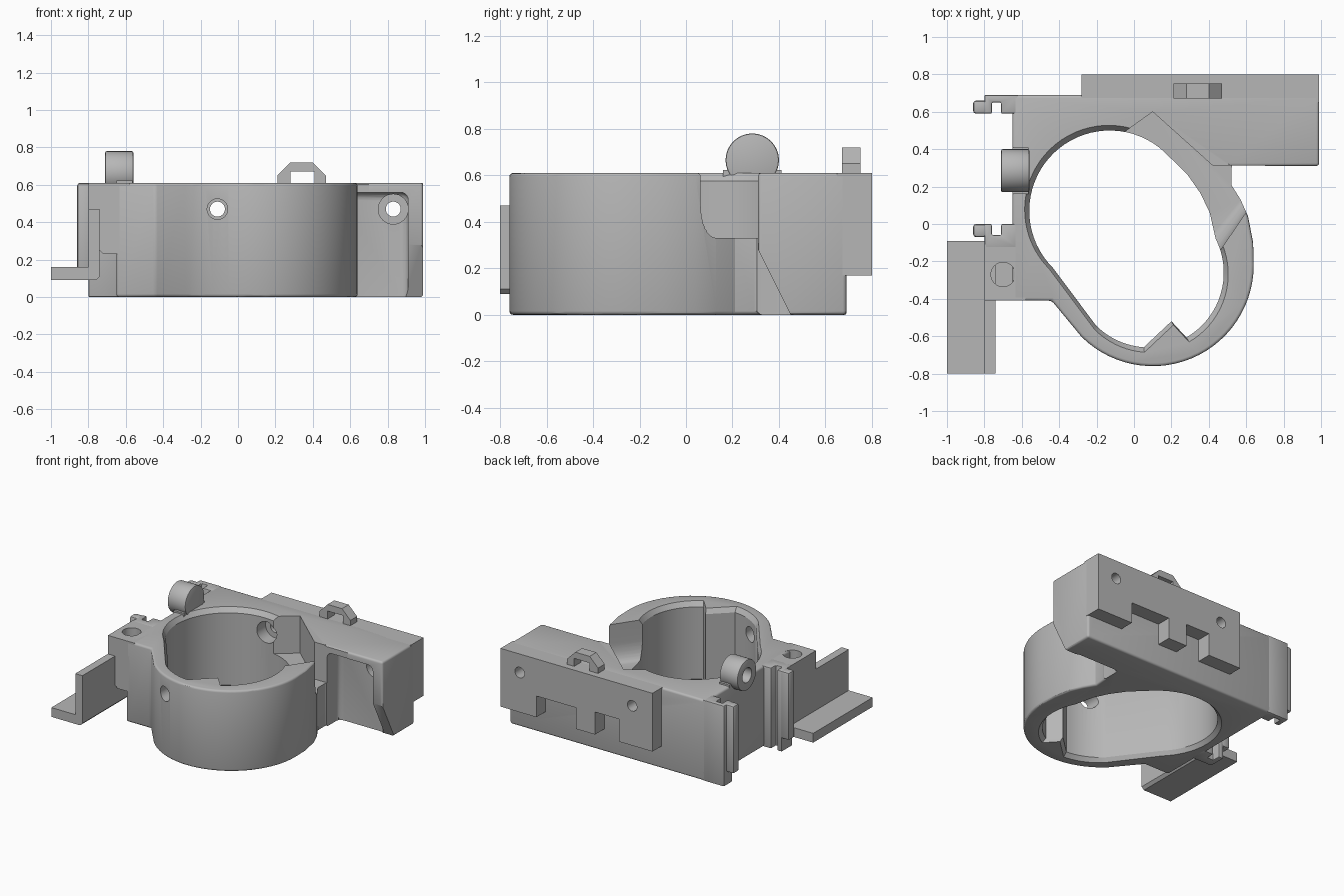
import bpy, bmesh
from math import cos, sin, radians, pi
from mathutils import Vector

cube = bpy.data.objects.get("Cube")
if cube:
    bpy.data.objects.remove(cube)

TOP = 0.61
grey = bpy.data.materials.new("plain_grey")
grey.use_nodes = True
grey.diffuse_color = (0.47, 0.47, 0.47, 1)
bsdf = next(n for n in grey.node_tree.nodes if n.type == 'BSDF_PRINCIPLED')
bsdf.inputs["Base Color"].default_value = grey.diffuse_color


def loft(name, rings):
    """Closed solid through matching loops of 3D points."""
    bm = bmesh.new()
    loops = [[bm.verts.new(p) for p in ring] for ring in rings]
    bm.faces.new(loops[0])
    bm.faces.new(loops[-1])
    for a, b in zip(loops, loops[1:]):
        for i in range(len(a)):
            j = (i + 1) % len(a)
            bm.faces.new((a[i], a[j], b[j], b[i]))
    bmesh.ops.recalc_face_normals(bm, faces=bm.faces)
    mesh = bpy.data.meshes.new(name)
    bm.to_mesh(mesh)
    bm.free()
    mesh.materials.append(grey)
    ob = bpy.data.objects.new(name, mesh)
    bpy.context.collection.objects.link(ob)
    return ob


def prism(name, pts, lo, hi, axis='z'):
    """Extrude a 2D profile along an axis."""
    place = {'x': lambda p, h: (h, p[0], p[1]),
             'y': lambda p, h: (p[0], h, p[1]),
             'z': lambda p, h: (p[0], p[1], h)}[axis]
    return loft(name, [[place(p, h) for p in pts] for h in (lo, hi)])


def box(name, x, y, z):
    return prism(name, [(x[0], y[0]), (x[1], y[0]), (x[1], y[1]), (x[0], y[1])], *z)


def arc(cx, cy, r, a0, a1, n):
    return [(cx + r * cos(radians(a0 + (a1 - a0) * i / n)),
             cy + r * sin(radians(a0 + (a1 - a0) * i / n))) for i in range(n + 1)]


def rod(name, a, b, r, lo, hi, axis):
    return prism(name, arc(a, b, r, 0, 348.75, 31), lo, hi, axis)


def apply_all(ob):
    bpy.ops.object.select_all(action='DESELECT')
    bpy.context.view_layer.objects.active = ob
    ob.select_set(True)
    for m in list(ob.modifiers):
        bpy.ops.object.modifier_apply(modifier=m.name)


def bevel(ob, width, segments=3):
    m = ob.modifiers.new("bevel", 'BEVEL')
    m.width, m.segments = width, segments
    m.limit_method, m.angle_limit = 'ANGLE', radians(50)
    apply_all(ob)
    return ob


def cut(ob, *cutters):
    for c in cutters:
        c.hide_render = True
        m = ob.modifiers.new("cut", 'BOOLEAN')
        m.operation, m.solver, m.object = 'DIFFERENCE', 'EXACT', c
        apply_all(ob)
    return ob


parts = []

# Main body: oval collar joined to the rear block
outline = [(-0.65, -0.41), (-0.44, -0.41)] + arc(0.1, -0.22, 0.54, 225, 360, 28)
outline += [(0.637, -0.1), (0.61, 0.04), (0.57, 0.13), (0.52, 0.21), (0.52, 0.31),
            (0.99, 0.31), (0.99, 0.69), (-0.65, 0.69)]
body = bevel(prism("collar_body", outline, 0, TOP), 0.016)

# Oval bore with a pointed key and flared rims
bore = arc(0.08, -0.26, 0.4, 225, 266, 9) + [(0.2, -0.52)]
bore += arc(0.08, -0.26, 0.4, 300, 387, 18) + [(0.405, 0.06), (0.355, 0.165), (0.285, 0.265)]
bore += arc(-0.13, 0.07, 0.43, 43, 225, 36)
mid = Vector((-0.03, -0.09))
rings = []
for z, s in ((-0.01, 1.06), (0.03, 1), (TOP - 0.035, 1), (TOP + 0.01, 1.06)):
    rings.append([(*(mid + (Vector(p) - mid) * s), z) for p in bore])
bore_cut = loft("bore_cutter", rings)

# Channel through the collar, rounded at the foot of its front end
fixed = [(0.7, 0.313), (0.42, 0.313), (0.1, 0.6), (-0.06, 0.485), (-0.06, 0.3), (0.2, 0)]
rings = []
for i in range(9):
    a = i / 8 * pi / 2
    d = 0.14 * (1 - sin(a))
    ends = [(0.42, -0.2 + d), (0.7, 0.21 + d * 0.6)]
    rings.append([(x, y, 0.33 + 0.14 * (1 - cos(a))) for x, y in fixed + ends])
rings.append([(x, y, 0.7) for x, y, z in rings[-1]])
channel_cut = loft("channel_cutter", rings)

# Front pocket and sloped foot of the rear block
pocket_cut = bevel(box("pocket_cutter", (0.525, 0.91), (0.2, 0.46), (-0.1, 0.56)), 0.04, 4)
slope_cut = prism("slope_cutter", [(0.2, -0.01), (0.455, -0.01), (0.31, 0.28), (0.2, 0.28)],
                  0.53, 1.1, 'x')

# Screw bores, stepped
screws = []
for x, r, lo, hi in ((-0.11, 0.055, -0.9, 0.2), (-0.11, 0.08, 0.1, 0.6), (-0.11, 0.04, 0.5, 0.9),
                     (0.83, 0.08, 0.4, 0.56), (0.83, 0.04, 0.3, 0.9)):
    screws.append(rod("screw_cutter", x, 0.47, r, lo, hi, 'y'))
cut(body, bore_cut, channel_cut, pocket_cut, slope_cut, *screws)
parts.append(body)

# Rear plate with two notches along its lower edge
lower = [(-0.28, 0.17), (0, 0.17), (0, 0.34), (0.2, 0.34), (0.2, 0.17),
         (0.36, 0.17), (0.36, 0.33), (0.69, 0.33), (0.69, 0.17), (0.99, 0.17)]
plate = prism("rear_plate", lower + [(0.99, TOP), (-0.28, TOP)], 0.65, 0.8, 'y')
cut(plate, screws[2], screws[4])
parts.append(plate)

# Cable loop on top
loop = [(0.21, 0.6), (0.21, 0.65), (0.28, 0.72), (0.4, 0.72), (0.47, 0.65), (0.47, 0.6),
        (0.41, 0.6), (0.41, 0.67), (0.28, 0.67), (0.28, 0.6)]
parts.append(prism("cable_loop", loop, 0.67, 0.75, 'y'))

# Round lug with a blind hole
lug = bevel(rod("round_lug", 0.285, 0.665, 0.115, -0.71, -0.56, 'x'), 0.008, 2)
lug_hole = rod("lug_cutter", 0.285, 0.665, 0.055, -0.8, -0.6, 'x')
parts.append(cut(lug, lug_hole))
parts.append(box("lug_base", (-0.65, -0.565), (0.16, 0.41), (0.5, TOP + 0.012)))

# Pair of slotted clips facing each other
for name, face, back, s in (("front", 0, -0.13, -1), ("rear", 0.59, 0.69, 1)):
    floor = face + 0.06 * s
    clip = [(-0.62, back), (-0.8, back), (-0.8, face), (-0.76, face), (-0.76, floor),
            (-0.71, floor), (-0.71, face), (-0.62, face)]
    parts.append(bevel(prism(name + "_clip", clip, 0, TOP), 0.008, 2))
    lip = box(name + "_clip_lip", (-0.86, -0.78), sorted((face, face + 0.07 * s)), (0.1, TOP))
    parts.append(bevel(lip, 0.015, 2))

# Side bracket: drilled shoulder, upright wall and flat foot
pin = rod("pin_cutter", -0.7, -0.27, 0.065, 0.3, 0.8, 'z')
shoulder = [(-0.8, 0.45), (-0.74, 0.45), (-0.74, 0.25), (-0.72, 0.23), (-0.58, 0.23),
            (-0.58, TOP), (-0.8, TOP)]
parts.append(cut(prism("bracket_shoulder", shoulder, -0.41, -0.11, 'y'), pin))
wall = [(-1, 0.09), (-0.76, 0.09), (-0.74, 0.11), (-0.74, 0.47), (-0.8, 0.47),
        (-0.8, 0.16), (-1, 0.16)]
parts.append(prism("bracket_wall_and_foot", wall, -0.8, -0.09, 'y'))

# Remove cutters, smooth the rounded surfaces
for ob in list(bpy.context.scene.objects):
    if ob.name.split(".")[0].endswith("_cutter"):
        bpy.data.objects.remove(ob)
bpy.ops.object.select_all(action='DESELECT')
for ob in parts:
    ob.select_set(True)
    bpy.context.view_layer.objects.active = ob
bpy.ops.object.shade_smooth_by_angle(angle=radians(30))
